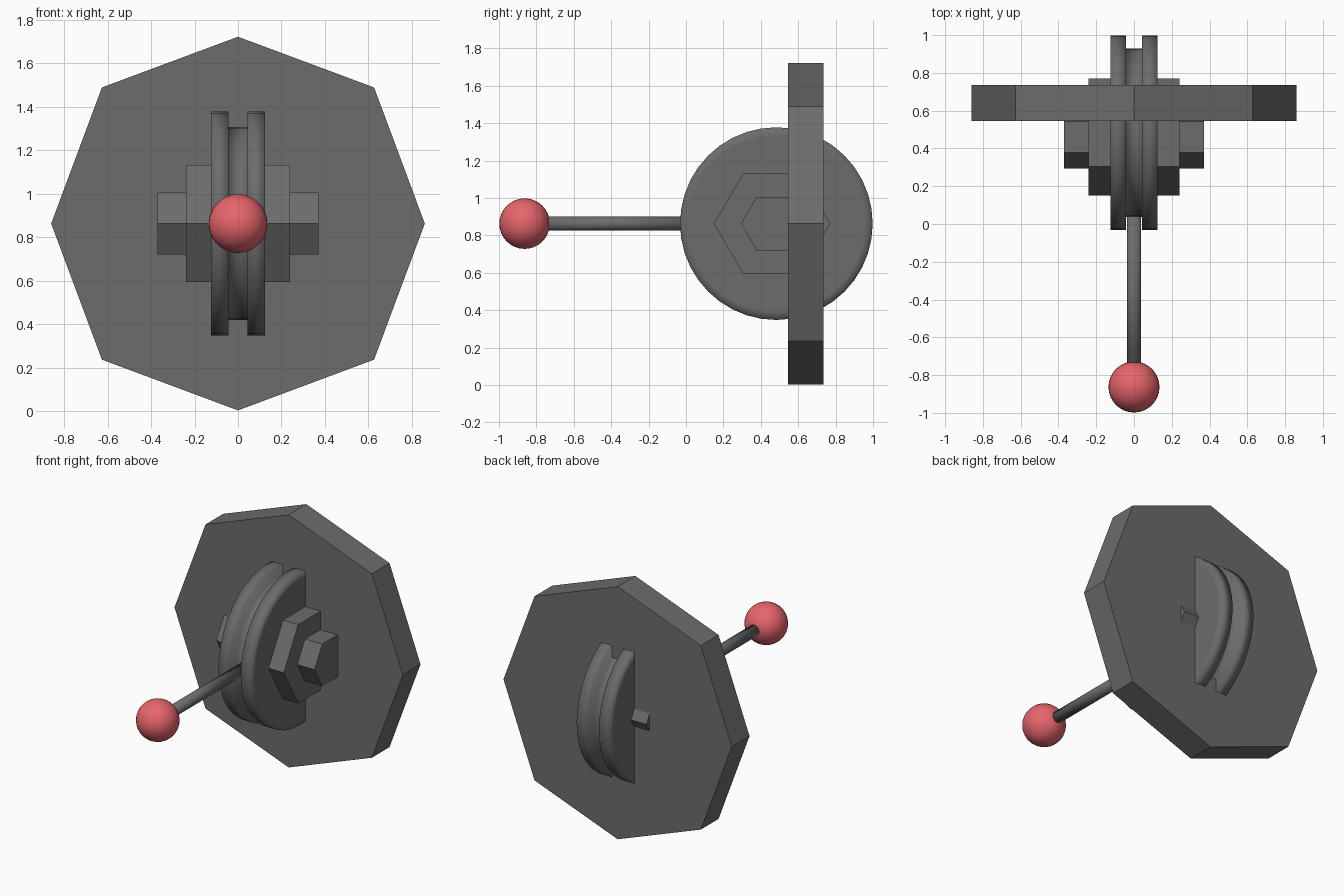
import bpy, bmesh
from math import pi, sin, cos
from mathutils import Matrix

if "Cube" in bpy.data.objects:
    bpy.data.objects.remove(bpy.data.objects["Cube"], do_unlink=True)

MID_Z = 0.863


def material(name, colour):
    mat = bpy.data.materials.new(name)
    mat.use_nodes = True
    mat.diffuse_color = colour
    mat.node_tree.nodes["Principled BSDF"].inputs["Base Color"].default_value = colour
    return mat


grey = material("dark grey metal", (0.15, 0.15, 0.15, 1))
red = material("red knob", (0.80, 0.13, 0.15, 1))


def finish(name, bm, mat, smooth=False):
    bmesh.ops.recalc_face_normals(bm, faces=bm.faces)
    for face in bm.faces:
        face.smooth = smooth
    mesh = bpy.data.meshes.new(name)
    bm.to_mesh(mesh)
    bm.free()
    mesh.materials.append(mat)
    obj = bpy.data.objects.new(name, mesh)
    bpy.context.collection.objects.link(obj)
    return obj


def lathe_x(name, profile, sides, y, mat, smooth=False):
    """Turn a profile of (x, radius) about a sideways axle and cap both ends."""
    bm = bmesh.new()
    rings = []
    for x, r in profile:
        angles = [2 * pi * i / sides for i in range(sides)]
        rings.append([bm.verts.new((x, y + r * cos(a), MID_Z + r * sin(a))) for a in angles])
    for a, b in zip(rings, rings[1:]):
        for i in range(sides):
            j = (i + 1) % sides
            bm.faces.new((a[i], a[j], b[j], b[i]))
    bm.faces.new(rings[0])
    bm.faces.new(rings[-1])
    return finish(name, bm, mat, smooth)


# Octagonal wall plate, its corners pointing up and sideways
bm = bmesh.new()
corners = []
for i in range(8):
    r = 0.886 if i % 2 else 0.86
    corners.append(bm.verts.new((r * cos(i * pi / 4), 0.545, MID_Z + r * sin(i * pi / 4))))
plate = bm.faces.new(corners)
extruded = bmesh.ops.extrude_face_region(bm, geom=[plate], use_keep_orig=True)
back = [v for v in extruded["geom"] if isinstance(v, bmesh.types.BMVert)]
bmesh.ops.translate(bm, verts=back, vec=(0, 0.19, 0))
finish("wall_plate", bm, grey)

# Grooved wheel, mirrored about its middle
half = [(0.125, 0.47), (0.125, 0.515), (0.043, 0.515), (0.043, 0.445)]
profile = half + [(-x, r) for x, r in reversed(half)]
lathe_x("grooved_wheel", profile, 40, 0.483, grey, True)

# Stepped hexagonal axle
lathe_x("axle_hub", [(-0.24, 0.31), (0.24, 0.31)], 6, 0.46, grey)
lathe_x("axle_end", [(-0.37, 0.165), (0.37, 0.165)], 6, 0.46, grey)

# Lever rod
bm = bmesh.new()
bmesh.ops.create_cone(bm, cap_ends=True, segments=24, radius1=0.038, radius2=0.038, depth=0.94,
                      matrix=Matrix.Translation((0, -0.38, MID_Z)) @ Matrix.Rotation(pi / 2, 4, "X"))
finish("lever_rod", bm, grey, True)

# Ball knob
bm = bmesh.new()
bmesh.ops.create_uvsphere(bm, u_segments=32, v_segments=16, radius=0.135,
                          matrix=Matrix.Translation((0, -0.863, MID_Z)))
finish("lever_knob", bm, red, True)
